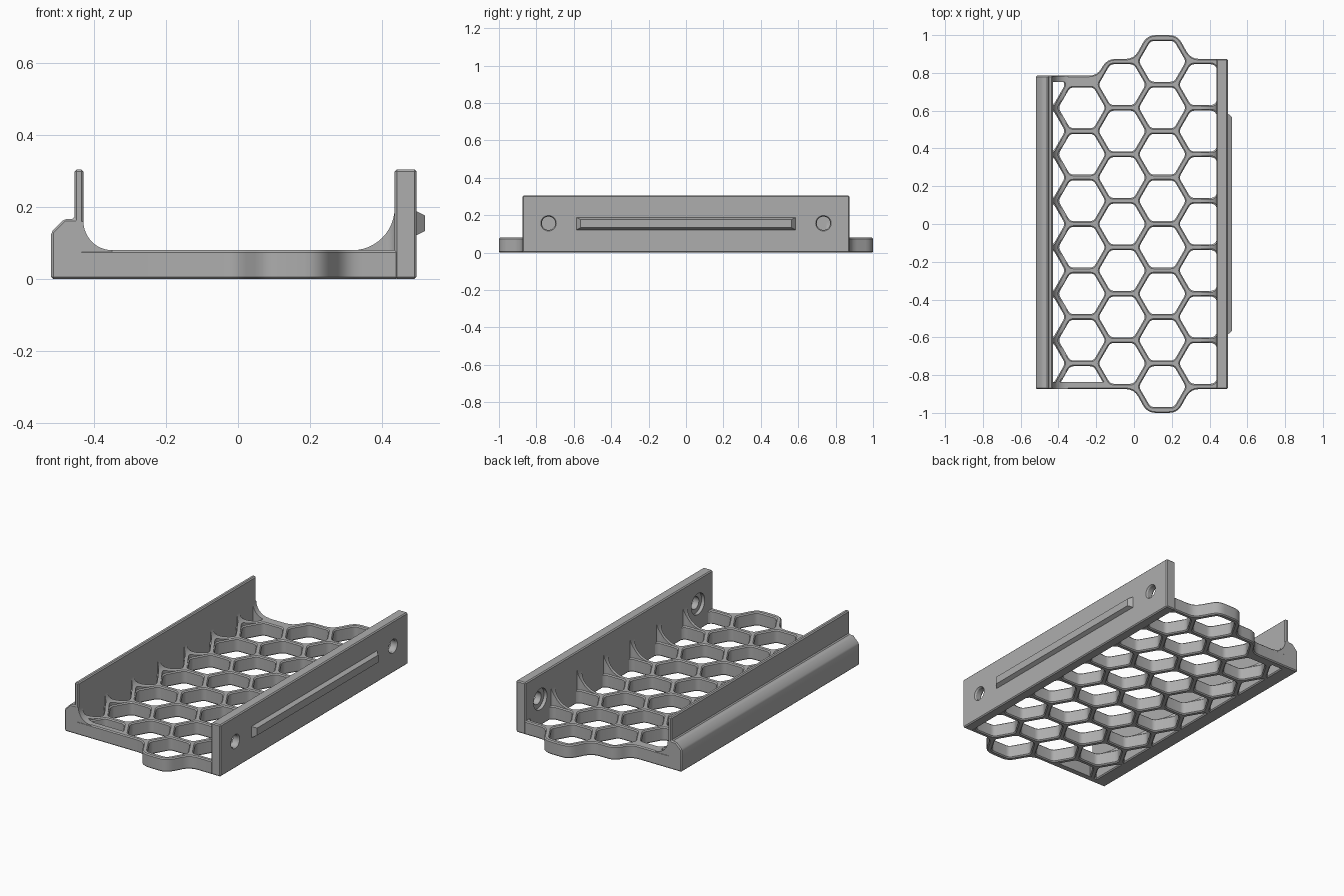
import bpy, bmesh, math
from mathutils import Vector

if "Cube" in bpy.data.objects:
    bpy.data.objects.remove(bpy.data.objects["Cube"])

PITCH = 0.246                      # cell spacing along y
COL = PITCH * math.sqrt(3) / 2     # column spacing along x
CX = 0.15                          # x of the main full column
FLOOR = 0.08
CH = 0.006                         # small edge chamfer

grey = bpy.data.materials.new("mid_grey")
grey.diffuse_color = (0.42, 0.42, 0.42, 1)
grey.use_nodes = True
grey.node_tree.nodes["Principled BSDF"].inputs["Base Color"].default_value = grey.diffuse_color


def make(name, bm):
    bmesh.ops.recalc_face_normals(bm, faces=bm.faces)
    me = bpy.data.meshes.new(name)
    bm.to_mesh(me)
    bm.free()
    me.materials.append(grey)
    ob = bpy.data.objects.new(name, me)
    bpy.context.collection.objects.link(ob)
    return ob


def loft(bm, rings):
    """Closed solid through a stack of equal-length rings."""
    vs = [[bm.verts.new(p) for p in r] for r in rings]
    n = len(vs[0])
    for a, b in zip(vs, vs[1:]):
        for i in range(n):
            j = (i + 1) % n
            bm.faces.new((a[i], a[j], b[j], b[i]))
    bm.faces.new(vs[0][::-1])
    bm.faces.new(vs[-1])


def rounded(pts, d, seg=4):
    """Replace each corner by a short curve that starts d from the corner."""
    out = []
    for i, p in enumerate(pts):
        p, a, b = Vector(p), Vector(pts[i - 1]), Vector(pts[(i + 1) % len(pts)])
        s, e = p + (a - p).normalized() * d, p + (b - p).normalized() * d
        for k in range(seg + 1):
            t = k / seg
            out.append(s * (1 - t) ** 2 + p * 2 * t * (1 - t) + e * t * t)
    return out


def hexagon(apothem):
    r = apothem / math.cos(math.pi / 6)
    return [(r * math.cos(i * math.pi / 3), r * math.sin(i * math.pi / 3)) for i in range(6)]


def extrude_y(name, profile, y0, y1):
    bm = bmesh.new()
    loft(bm, [[(x, y, z) for x, z in profile] for y in (y0, y1)])
    return make(name, bm)


def arc(cx, cz, r, a0, a1, n=12):
    return [(cx + r * math.cos(math.radians(a0 + (a1 - a0) * i / n)),
             cz + r * math.sin(math.radians(a0 + (a1 - a0) * i / n))) for i in range(n + 1)]


def apply(ob):
    """Bake the modifiers into the mesh."""
    dg = bpy.context.evaluated_depsgraph_get()
    me = bpy.data.meshes.new_from_object(ob.evaluated_get(dg))
    ob.modifiers.clear()
    ob.data = me


def bevel(ob):
    m = ob.modifiers.new("chamfer", 'BEVEL')
    m.width, m.segments, m.limit_method = CH, 1, 'ANGLE'
    m.angle_limit = math.radians(40)
    apply(ob)


def cut(ob, cutter):
    m = ob.modifiers.new("cut", 'BOOLEAN')
    m.operation, m.object, m.solver = 'DIFFERENCE', cutter, 'EXACT'
    apply(ob)


def smooth(ob):
    bpy.ops.object.select_all(action='DESELECT')
    ob.select_set(True)
    bpy.context.view_layer.objects.active = ob
    bpy.ops.object.shade_smooth_by_angle(angle=math.radians(25))


# Honeycomb cutter: flared top and bottom give the cell rims their chamfer
bm = bmesh.new()
levels = [(-0.01, 0.016), (CH, 0), (FLOOR - CH, 0), (FLOOR, CH), (0.4, CH)]
for col in range(-3, 2):
    odd = col % 2
    for k in range(-4, 5):
        y = k * PITCH if odd else (k + 0.5) * PITCH
        if abs(y) > (0.8 if odd else 0.9) or (col == -2 and y > 0.8):
            continue
        rings = [[(CX + col * COL + p.x, y + p.y, z) for p in rounded(hexagon(0.108 + w), 0.02)]
                 for z, w in levels]
        cell = bmesh.new()
        loft(cell, rings)
        # Left-hand cells stop at the end rims
        if col <= -2:
            for edge, sign in ((0.752, 1), (-0.836, -1)):
                bmesh.ops.bisect_plane(cell, geom=cell.verts[:] + cell.edges[:] + cell.faces[:],
                                       plane_co=(0, edge, 0), plane_no=(0, sign, 0), clear_outer=True)
                open_edges = [e for e in cell.edges if e.is_boundary]
                if open_edges:
                    bmesh.ops.holes_fill(cell, edges=open_edges, sides=0)
        bmesh.ops.recalc_face_normals(cell, faces=cell.faces)
        tmp = bpy.data.meshes.new("cell")
        cell.to_mesh(tmp)
        cell.free()
        bm.from_mesh(tmp)
        bpy.data.meshes.remove(tmp)
cells = make("cell_cutter", bm)

# Floor: outline follows the outer cells at both ends
E = 0.874
outline = [(-0.445, -E), (0, -E), (0.07, -1), (0.23, -1), (0.30, -E), (0.445, -E),
           (0.445, E), (0.30, E), (0.23, 1), (0.07, 1), (0, E), (-0.143, E),
           (-0.195, 0.785), (-0.445, 0.785)]
soft = rounded(outline, 0.045)
square = {0, 5, 6, 13}
path = []
for i, p in enumerate(outline):
    path += [Vector(p)] if i in square else soft[i * 5:i * 5 + 5]
bm = bmesh.new()
loft(bm, [[(p.x, p.y, z) for p in path] for z in (0, FLOOR)])
floor = make("honeycomb_floor", bm)
bevel(floor)

# Curved gussets between floor and walls
left_gusset = extrude_y("left_gusset", [(-0.44, 0.07), (-0.44, 0.16)]
                        + arc(-0.35, 0.16, 0.08, 180, 270) + [(-0.35, 0.07)], -E + 0.001, 0.784)
right_gusset = extrude_y("right_gusset", [(0.445, 0.07), (0.445, 0.2)]
                         + arc(0.318, 0.198, 0.118, 0, -90) + [(0.318, 0.07)], -0.75, 0.75)
for ob in (floor, left_gusset, right_gusset):
    cut(ob, cells)

# Left wall: thick sloped base with a thin upright lip
left_wall = extrude_y("left_wall", [(-0.52, 0), (-0.43, 0), (-0.43, 0.305), (-0.455, 0.305),
                                    (-0.455, 0.167), (-0.483, 0.167), (-0.52, 0.13)], -E, 0.785)
bevel(left_wall)

# Right wall
right_wall = extrude_y("right_wall", [(0.436, 0), (0.497, 0), (0.497, 0.305), (0.436, 0.305)], -E, E)
bevel(right_wall)

# Two countersunk holes through the right wall
bm = bmesh.new()
for y in (-0.735, 0.735):
    loft(bm, [[(x, y + r * math.cos(a * math.pi / 16), 0.157 + r * math.sin(a * math.pi / 16))
               for a in range(32)]
              for x, r in ((0.40, 0.062), (0.456, 0.062), (0.4561, 0.036), (0.489, 0.036), (0.51, 0.05))])
holes = make("hole_cutter", bm)
cut(right_wall, holes)

# Tapered guide rail on the outside of the right wall
bm = bmesh.new()
loft(bm, [[(x, sy * hy, 0.155 + sz * hz) for sy, sz in ((-1, -1), (1, -1), (1, 1), (-1, 1))]
          for x, hy, hz in ((0.49, 0.585, 0.033), (0.497, 0.585, 0.033), (0.52, 0.565, 0.022))])
rail = make("guide_rail", bm)

for ob in (floor, left_gusset, right_gusset, left_wall, right_wall, rail):
    smooth(ob)
for ob in (cells, holes):
    bpy.data.objects.remove(ob)
